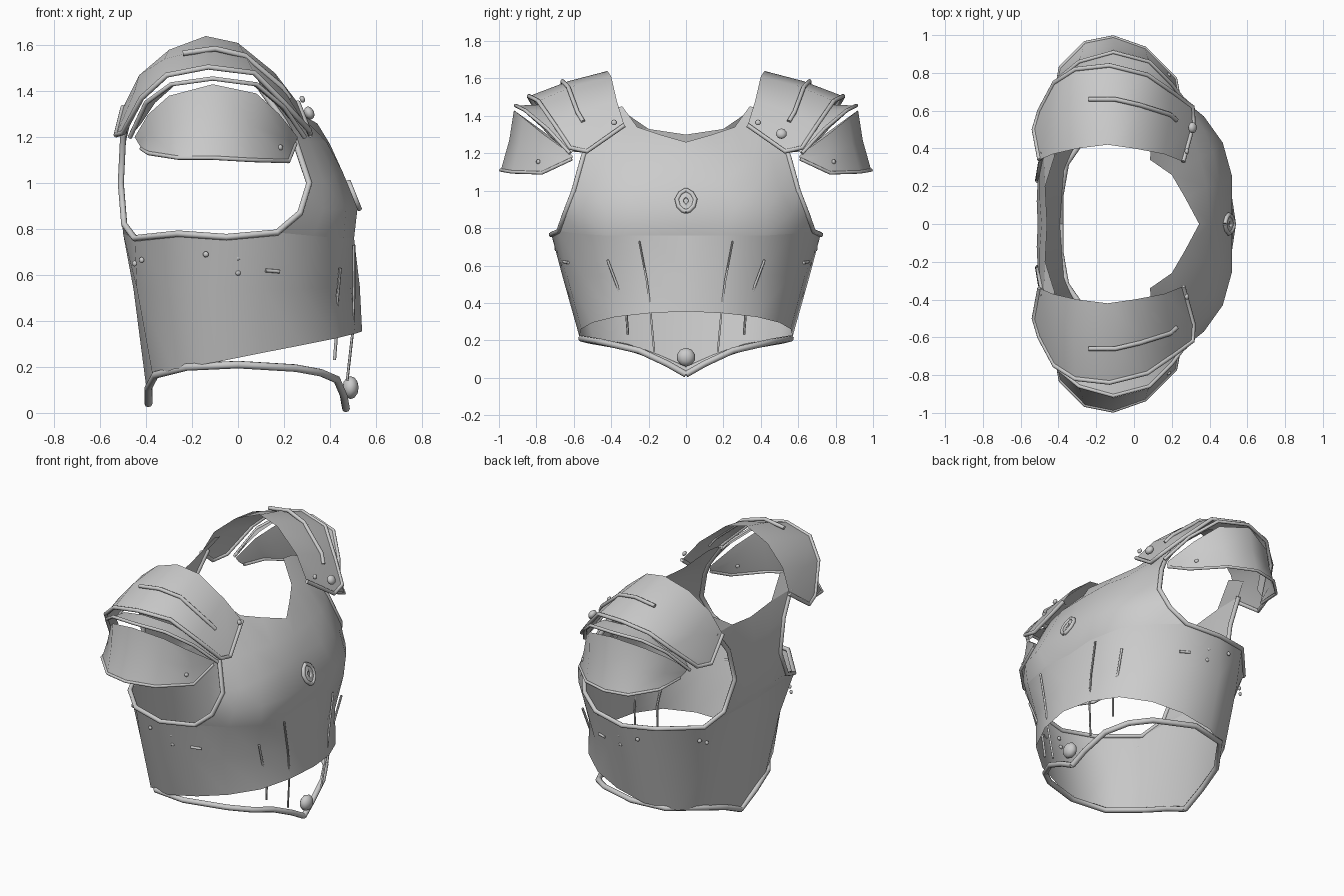
import bpy, bmesh, math
from mathutils import Vector

if "Cube" in bpy.data.objects:
    bpy.data.objects.remove(bpy.data.objects["Cube"])


def finish(ob, mirror, angle=50):
    if mirror:
        m = ob.modifiers.new("mirror", 'MIRROR')
        m.use_axis = (False, True, False)
        m.use_clip = True
        m.merge_threshold = 0.002
    bpy.ops.object.select_all(action='DESELECT')
    ob.select_set(True)
    bpy.context.view_layer.objects.active = ob
    bpy.ops.object.shade_smooth_by_angle(angle=math.radians(angle))
    return ob


def link(name, bm, mirror=True, angle=50):
    bmesh.ops.remove_doubles(bm, verts=bm.verts, dist=0.001)
    bmesh.ops.recalc_face_normals(bm, faces=bm.faces)
    me = bpy.data.meshes.new(name)
    bm.to_mesh(me)
    bm.free()
    ob = bpy.data.objects.new(name, me)
    bpy.context.collection.objects.link(ob)
    return finish(ob, mirror, angle)


def add_grid(bm, rows):
    vs = [[bm.verts.new(p) for p in r] for r in rows]
    for a, b in zip(vs, vs[1:]):
        for i in range(len(a) - 1):
            bm.faces.new((a[i], a[i + 1], b[i + 1], b[i]))


def sheet(name, *grids):
    bm = bmesh.new()
    for g in grids:
        add_grid(bm, g)
    return link(name, bm)


def tube(name, pts, r=0.014, sides=2, mirror=True):
    cu = bpy.data.curves.new(name, 'CURVE')
    cu.dimensions = '3D'
    cu.bevel_depth = r
    cu.bevel_resolution = sides
    cu.use_fill_caps = True
    sp = cu.splines.new('POLY')
    sp.points.add(len(pts) - 1)
    for p, c in zip(sp.points, pts):
        p.co = (*c, 1)
    tmp = bpy.data.objects.new(name + "_path", cu)
    bpy.context.collection.objects.link(tmp)
    dg = bpy.context.evaluated_depsgraph_get()
    me = bpy.data.meshes.new_from_object(tmp.evaluated_get(dg))
    bpy.data.objects.remove(tmp)
    ob = bpy.data.objects.new(name, me)
    bpy.context.collection.objects.link(ob)
    return finish(ob, mirror, 60)


def rivet(name, pos, normal, r=0.013, mirror=True):
    bm = bmesh.new()
    bmesh.ops.create_uvsphere(bm, u_segments=10, v_segments=6, radius=r)
    bmesh.ops.scale(bm, vec=(1, 1, 0.7), verts=bm.verts)
    q = Vector(normal).to_track_quat('Z', 'Y').to_matrix()
    bmesh.ops.rotate(bm, matrix=q, verts=bm.verts)
    bmesh.ops.translate(bm, vec=pos, verts=bm.verts)
    return link(name, bm, mirror)


# Torso shell: half sections from chest centre round to spine
hem = [(.54, 0, .355), (.51, .2, .345), (.43, .38, .325), (.28, .5, .295), (.1, .56, .26),
       (-.1, .57, .22), (-.28, .49, .19), (-.37, .28, .155), (-.39, 0, .04)]
waist = [(.53, 0, .55), (.49, .2, .55), (.42, .39, .55), (.27, .55, .54), (.11, .635, .54),
         (-.1, .66, .54), (-.29, .58, .54), (-.44, .32, .54), (-.455, 0, .54)]
under = [(.49, 0, .76), (.505, .2, .76), (.46, .42, .76), (.33, .57, .77), (.17, .68, .785),
         (-.05, .72, .765), (-.26, .67, .78), (-.45, .46, .76), (-.50, 0, .78)]
sheet("torso_shell", [hem, waist, under])

# Breast plate above the armpit line, with shoulder strap
chest = [under[:5],
         [(.52, 0, .89), (.52, .25, .89), (.47, .43, .89), (.37, .57, .88), (.27, .65, .87)],
         [(.45, 0, 1.06), (.455, .2, 1.05), (.42, .38, 1.03), (.37, .5, 1.01), (.31, .6, 1.0)],
         [(.40, 0, 1.17), (.385, .2, 1.18), (.35, .35, 1.18), (.31, .46, 1.18), (.25, .55, 1.18)],
         [(.345, 0, 1.26), (.27, .14, 1.30), (.2, .26, 1.34), (.21, .38, 1.31), (.2, .52, 1.27)]]
strap = [chest[4][2:], [(.085, .34, 1.45), (.09, .42, 1.44), (.1, .5, 1.41)]]
sheet("breast_plate", chest, strap)

# Back plate with narrow middle and straps that rise under the pauldrons
back_edge = [(-.45, .46, .76), (-.495, .32, .82), (-.51, .23, 1.0), (-.5, .28, 1.2), (-.48, .38, 1.34)]
back_mid = [(-.475, .23, .77), (-.505, .16, .83), (-.515, .12, 1.0), (-.5, .14, 1.17), (-.47, .2, 1.33)]
back_ctr = [(-.5, 0, .78), (-.505, 0, .84), (-.51, 0, 1.0), (-.49, 0, 1.17), (-.46, 0, 1.30)]
sheet("back_plate", [back_edge, back_mid, back_ctr])
sheet("back_strap", [[back_mid[4], back_edge[4]], [(-.42, .36, 1.44), (-.45, .46, 1.4)]])

# Armhole rim and floating hem rim
arm = [(.1, .5, 1.41), (.2, .52, 1.27)] + [r[4] for r in chest[3::-1]]
arm += under[5:8] + back_edge[1:]
tube("armhole_rim", arm, 0.014)
tube("hem_rim", [(.47, 0, .018), (.46, .1, .075), (.43, .25, .145), (.36, .38, .175), (.25, .47, .195),
                 (0, .56, .21), (-.22, .52, .2), (-.36, .32, .165), (-.39, .15, .11), (-.39, 0, .04)], 0.017)

# Pauldron plates, each made of arches running front to back over the shoulder
top_in = [(-.5, .34, 1.33), (-.43, .37, 1.47), (-.3, .40, 1.58), (-.14, .42, 1.64),
          (0, .40, 1.61), (.16, .37, 1.48), (.26, .33, 1.35)]
top_mid = [(-.53, .5, 1.21), (-.45, .57, 1.4), (-.32, .61, 1.54), (-.14, .63, 1.585),
           (.03, .6, 1.56), (.19, .56, 1.42), (.315, .53, 1.21)]
top_out = [(-.5, .6, 1.22), (-.42, .75, 1.37), (-.31, .82, 1.47), (-.13, .84, 1.505),
           (.07, .79, 1.48), (.2, .70, 1.35), (.31, .62, 1.23)]
sheet("pauldron_top_plate", [top_in, top_mid, top_out])
tube("pauldron_top_rim", [top_in[0], top_mid[0]] + top_out + [top_mid[-1], top_in[-1]], 0.012)

lame_in = [(-.42, .62, 1.26), (-.36, .73, 1.35), (-.27, .77, 1.43), (-.12, .79, 1.46),
           (.06, .75, 1.43), (.18, .68, 1.33), (.28, .6, 1.21)]
lame_out = [(-.47, .63, 1.2), (-.4, .77, 1.35), (-.29, .86, 1.43), (-.11, .91, 1.455),
            (.08, .86, 1.43), (.2, .74, 1.33), (.29, .62, 1.2)]
sheet("pauldron_middle_plate", [lame_in, lame_out])
tube("pauldron_middle_rim", lame_out, 0.01)

low_in = [(-.45, .62, 1.2), (-.39, .74, 1.3), (-.3, .85, 1.38), (-.11, .92, 1.43),
          (.08, .87, 1.39), (.18, .76, 1.30), (.26, .62, 1.2)]
low_out = [(-.42, .66, 1.15), (-.39, .83, 1.13), (-.26, .96, 1.11), (-.11, .99, 1.11),
           (.06, .93, 1.10), (.22, .77, 1.095), (.25, .61, 1.17)]
low_mid = [tuple((Vector(a) + Vector(b)) / 2 + Vector((0, -.01, 0))) for a, b in zip(low_in, low_out)]
sheet("pauldron_lower_plate", [low_in, low_mid, low_out])
tube("pauldron_lower_rim", low_out, 0.009)

# Raised bar and rivets on the pauldrons
tube("pauldron_bar", [(-.24, .66, 1.565), (-.1, .66, 1.585), (.03, .63, 1.555), (.19, .58, 1.42), (.225, .55, 1.37)], 0.012)
rivet("pauldron_pin", (.28, .385, 1.365), (1, 0, .4), 0.016)
rivet("pauldron_boss", (.31, .51, 1.305), (1, 0, .5), 0.03, False)
rivet("lower_plate_pin", (.185, .79, 1.155), (1, 1, 0), 0.013)

# Engraved lines hanging down the breast plate
tube("inner_chest_line", [(.505, .25, .73), (.505, .21, .52), (.5, .19, .36), (.475, .17, .14)], 0.006, 1)
tube("outer_chest_line", [(.445, .42, .63), (.43, .36, .47), (.43, .32, .36), (.42, .31, .23)], 0.007, 1)

# Side rivets and buckle bar
for i, (x, y, z) in enumerate([(-.45, .43, .65), (-.42, .46, .665), (-.14, .695, .69), (0, .68, .675), (0, .665, .61)]):
    rivet(f"side_rivet_{i}", (x, y, z), (x, y, 0))
tube("side_bar", [(.12, .655, .62), (.18, .63, .615)], 0.008)

# Chest ornament: pointed ring with a bead, tilted to the plate
ring = [(0, .066), (.035, .045), (.055, .01), (.045, -.03), (.02, -.055), (0, -.062)]
for nm, s, r in (("ornament_ring", .9, .012), ("ornament_inner_ring", .38, .008)):
    tube(nm, [(.505 - v * s * .4, u * s, .945 + v * s) for u, v in ring], r)
sheet("ornament_plate", [[(.508 - v * .36, u * .9, .945 + v * .9) for u, v in ring],
                         [(.512 - v * .15, u * .38, .945 + v * .38) for u, v in ring]])

# Hem boss at the front point
rivet("hem_boss", (.49, 0, .11), (1, 0, 0), 0.05, False)
